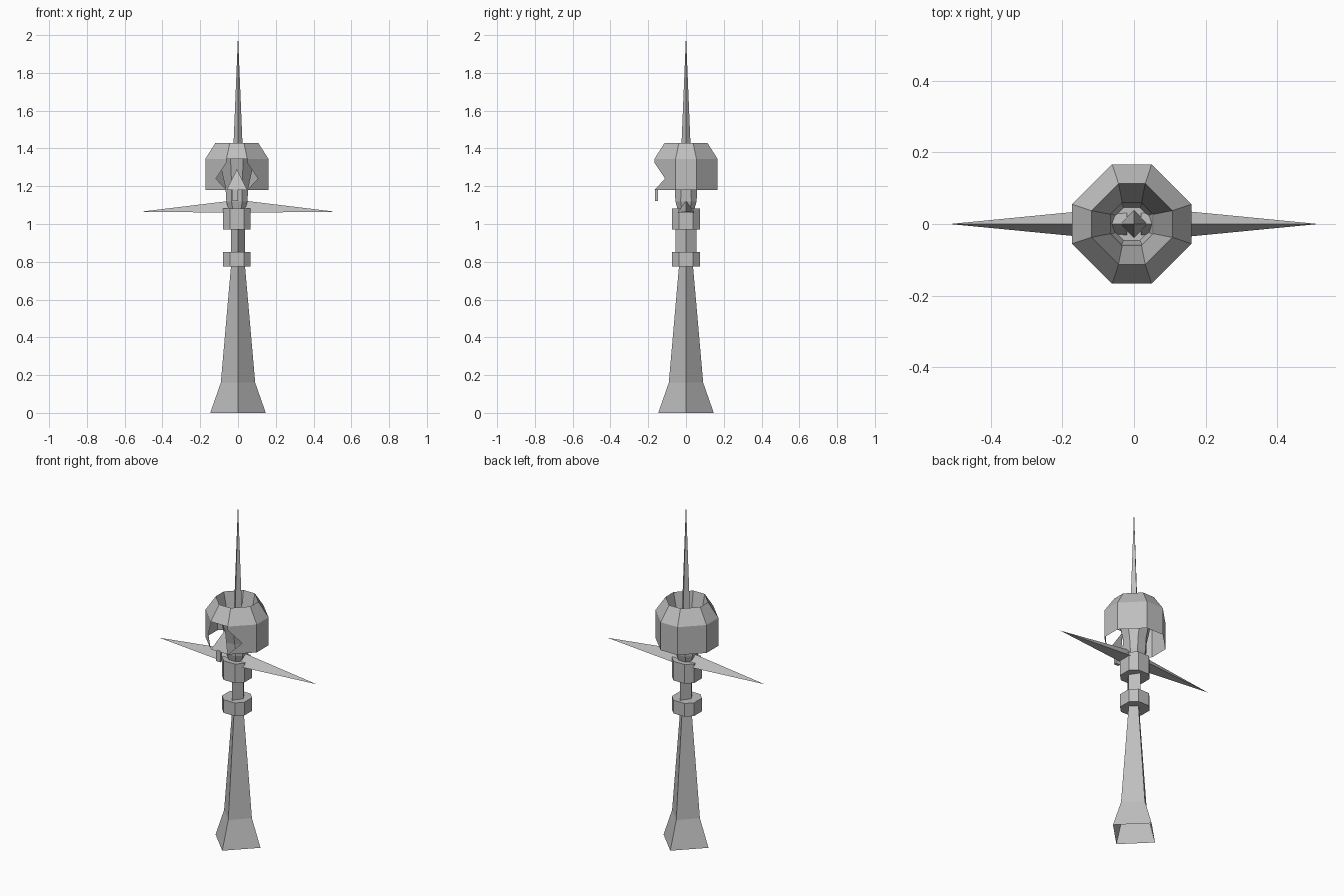
import bpy, bmesh
from mathutils import Vector

cube = bpy.data.objects.get("Cube")
if cube:
    bpy.data.objects.remove(cube)

steel = bpy.data.materials.new("grey_steel")
steel.use_nodes = True
grey = (0.52, 0.52, 0.52, 1)
steel.diffuse_color = grey
steel.node_tree.nodes["Principled BSDF"].inputs["Base Color"].default_value = grey

CX = -0.006  # slight sideways shift of the octagonal parts


def finish(name, bm, fix=True):
    if fix:
        bmesh.ops.recalc_face_normals(bm, faces=bm.faces)
    mesh = bpy.data.meshes.new(name)
    bm.to_mesh(mesh)
    bm.free()
    mesh.materials.append(steel)
    obj = bpy.data.objects.new(name, mesh)
    bpy.context.collection.objects.link(obj)
    return obj


def octagon(a, k):
    h = a * k
    return [(CX + x, y) for x, y in ((-h, -a), (h, -a), (a, -h), (a, h),
                                     (h, a), (-h, a), (-a, h), (-a, -h))]


def diamond(rx, ry):
    return [(0, -ry), (rx, 0), (0, ry), (-rx, 0)]


def loft(name, sections, bottom=False, top=False):
    """Join stacked outlines, each given as (outline, z)."""
    bm = bmesh.new()
    rings = [[bm.verts.new((x, y, z)) for x, y in pts] for pts, z in sections]
    for low, high in zip(rings, rings[1:]):
        n = len(low)
        for i in range(n):
            j = (i + 1) % n
            bm.faces.new((low[i], low[j], high[j], high[i]))
    if bottom:
        bm.faces.new(rings[0][::-1])
    if top:
        bm.faces.new(rings[-1])
    return finish(name, bm)


def pyramid(name, base, tip):
    bm = bmesh.new()
    verts = [bm.verts.new(p) for p in base]
    apex = bm.verts.new(tip)
    bm.faces.new(verts)
    for i, v in enumerate(verts):
        bm.faces.new((v, verts[(i + 1) % len(verts)], apex))
    return finish(name, bm)


# Flared four-sided shaft with an open foot, and the grip above it
loft("flared_shaft", [(diamond(0.147, 0.147), 0), (diamond(0.091, 0.091), 0.16),
                      (diamond(0.036, 0.036), 0.79)])
loft("grip", [(diamond(0.037, 0.055), 0.79), (diamond(0.037, 0.055), 1.06)])

# Two octagonal collars
for name, low, high in (("lower_collar", 0.775, 0.853), ("upper_collar", 0.97, 1.083)):
    loft(name, [(octagon(0.073, 0.5), low), (octagon(0.073, 0.5), high)], True, True)

# Long top spike
pyramid("top_spike", [(x, y, 1.08) for x, y in diamond(0.038, 0.038)], (0, 0, 2))

# Cross spikes
for name, s in (("left_cross_spike", 1), ("right_cross_spike", -1)):
    pyramid(name, [(s * 0.02, -0.048, 1.06), (s * 0.02, 0.048, 1.06), (s * 0.02, 0, 1.125)],
            (s * 0.515, 0, 1.065))

# Neck tube opening out to the helmet's upper rim
loft("neck_funnel", [(octagon(0.045, 0.5), 1.08), (octagon(0.056, 0.5), 1.12),
                     (octagon(0.06, 0.45), 1.19), (octagon(0.113, 0.33), 1.43)])

# Helmet: sloped crown, and walls with an open face
BOTTOM, BROW, RIM = 1.18, 1.345, 1.43
loft("helmet_crown", [(octagon(0.167, 0.33), BROW), (octagon(0.113, 0.33), RIM)])

bm = bmesh.new()
ring = octagon(0.167, 0.33)
for i in range(1, 8):
    p, q = Vector(ring[i]), Vector(ring[(i + 1) % 8])
    if i in (1, 7):  # cheeks with a pointed eye notch
        front, back = (p, q) if i == 1 else (q, p)
        mid = front.lerp(back, 0.5)
        outline = [(front, BROW), (front, 1.325), (mid, 1.24), (front, BOTTOM),
                   (back, BOTTOM), (back, BROW)]
        if i == 1:
            outline.reverse()
            outline = outline[::-1]
    else:
        outline = [(p, BOTTOM), (q, BOTTOM), (q, BROW), (p, BROW)]
    bm.faces.new([bm.verts.new((v.x, v.y, z)) for v, z in outline])
bmesh.ops.remove_doubles(bm, verts=bm.verts, dist=0.0005)
finish("helmet_wall", bm)

# Leaning triangular face guard with a small nose piece below
bm = bmesh.new()
bm.faces.new([bm.verts.new(p) for p in ((CX - 0.055, -0.165, BOTTOM), (CX + 0.055, -0.165, BOTTOM),
                                        (CX, -0.11, 1.29))])
finish("face_guard", bm, fix=False)

bm = bmesh.new()
bmesh.ops.create_cube(bm, size=1)
for v in bm.verts:
    v.co = Vector((v.co.x * 0.028 - 0.014, v.co.y * 0.016 - 0.157, v.co.z * 0.065 + 1.153))
finish("nose_piece", bm)
